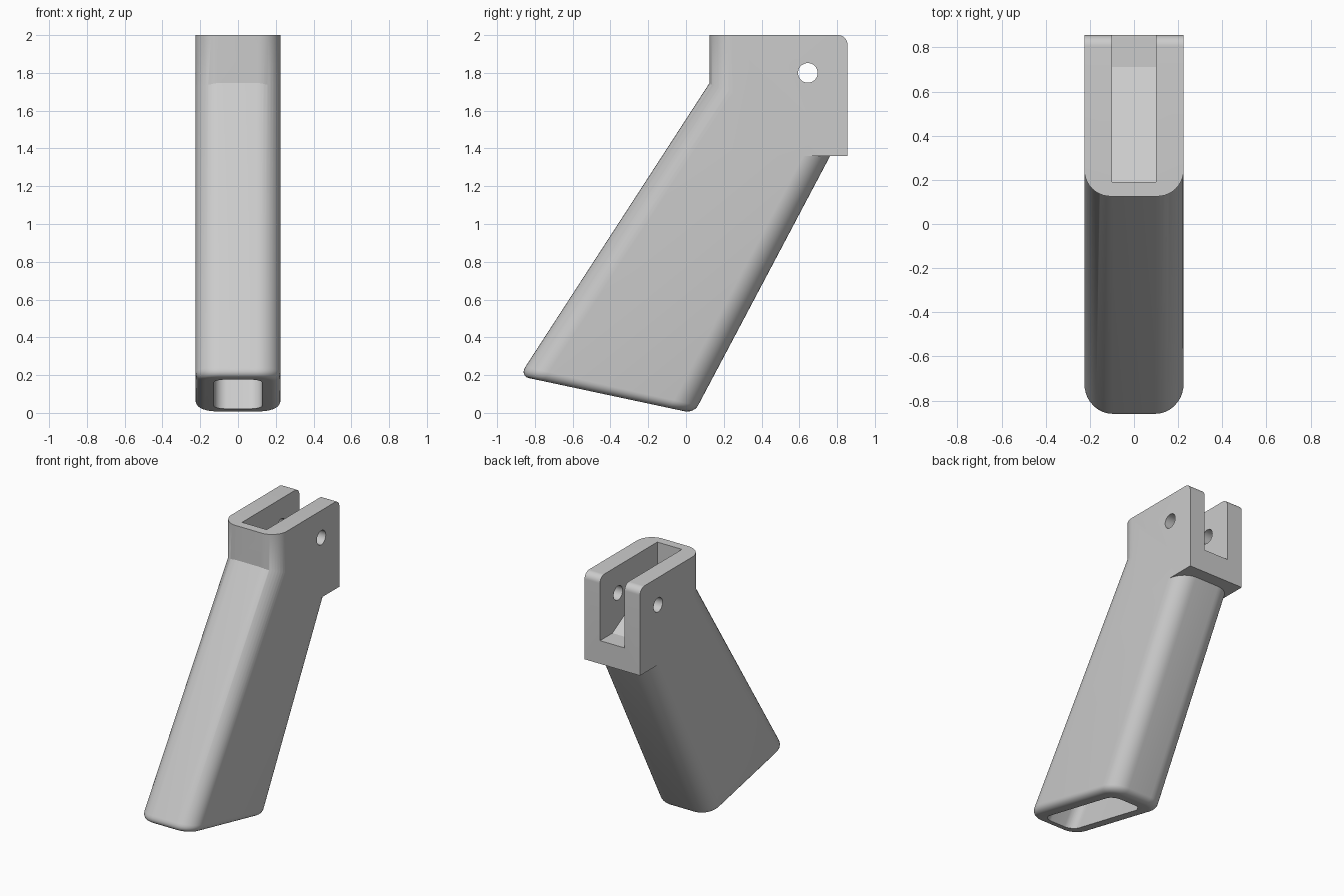
import bpy, bmesh
from math import sin, cos, pi
from mathutils import Vector

if "Cube" in bpy.data.objects:
    bpy.data.objects.remove(bpy.data.objects["Cube"])


def to_object(bm, name):
    bmesh.ops.recalc_face_normals(bm, faces=bm.faces)
    mesh = bpy.data.meshes.new(name)
    bm.to_mesh(mesh)
    bm.free()
    obj = bpy.data.objects.new(name, mesh)
    bpy.context.collection.objects.link(obj)
    return obj


def ring(front, back, half_w, radius, inset=0.0):
    """Rounded rectangle spanning x and the sloped line front-back in YZ."""
    f, b = Vector((0, *front)), Vector((0, *back))
    mid, axis = (f + b) / 2, (b - f).normalized()
    half_l = (b - f).length / 2
    r = radius - inset
    pts = []
    for q, (sx, sl) in enumerate(((1, 1), (-1, 1), (-1, -1), (1, -1))):
        for i in range(11):
            a = (q + i / 10) * pi / 2
            x = sx * (half_w - radius) + r * cos(a)
            along = sl * (half_l - radius) + r * sin(a)
            pts.append(mid + axis * along + Vector((x, 0, 0)))
    return pts


def loft(name, rings):
    bm = bmesh.new()
    loops = [[bm.verts.new(p) for p in pts] for pts in rings]
    n = len(loops[0])
    for lo, hi in zip(loops, loops[1:]):
        for i in range(n):
            j = (i + 1) % n
            bm.faces.new((lo[i], lo[j], hi[j], hi[i]))
    bm.faces.new(loops[0])
    bm.faces.new(loops[-1])
    return to_object(bm, name)


def prism(name, profile, half_w):
    bm = bmesh.new()
    face = bm.faces.new([bm.verts.new((-half_w, y, z)) for y, z in profile])
    out = bmesh.ops.extrude_face_region(bm, geom=[face])["geom"]
    moved = [v for v in out if isinstance(v, bmesh.types.BMVert)]
    bmesh.ops.translate(bm, verts=moved, vec=(2 * half_w, 0, 0))
    return to_object(bm, name)


def boolean(target, other, operation):
    mod = target.modifiers.new("join", "BOOLEAN")
    mod.operation, mod.solver, mod.object = operation, "EXACT", other
    bpy.context.view_layer.objects.active = target
    bpy.ops.object.modifier_apply(modifier=mod.name)
    bpy.data.objects.remove(other)


# Slanted grip, lofted with a rolled bottom edge
F0, F1 = Vector((-0.882, 0.195)), Vector((0.25, 1.94))
B0, B1 = Vector((0.042, -0.002)), Vector((0.80, 1.43))
W, R, ROLL = 0.225, 0.13, 0.05
rings = []
for k in range(7):
    a = k / 6 * pi / 2
    t = ROLL * (1 - sin(a)) / 1.8
    rings.append(ring(F0.lerp(F1, t), B0.lerp(B1, t), W, R, ROLL * (1 - cos(a))))
# order the roll from the bottom face up to the full section
rings = [ring(F0.lerp(F1, ROLL * (1 - cos(a)) / 1.8), B0.lerp(B1, ROLL * (1 - cos(a)) / 1.8),
              W, R, ROLL * (1 - sin(a))) for a in (k / 6 * pi / 2 for k in range(7))]
rings.append(ring(F1, B1, W, R))
grip = loft("pistol_grip", rings)

# Upper mounting block: rounded front corners and rear top edge
bm = bmesh.new()
bmesh.ops.create_cube(bm, size=1)
for v in bm.verts:
    v.co = (v.co.x * 2 * W, 0.49 + v.co.y * 0.73, 1.68 + v.co.z * 0.64)


def round_edges(test, r):
    edges = [e for e in bm.edges if all(test(v.co) for v in e.verts)]
    bmesh.ops.bevel(bm, geom=edges, offset=r, segments=10, profile=0.5, affect="EDGES")


round_edges(lambda c: c.y > 0.8 and c.z > 1.9, 0.05)
front_uprights = [e for e in bm.edges if all(v.co.y < 0.2 for v in e.verts)
                  and abs(e.verts[0].co.z - e.verts[1].co.z) > 0.5]
bmesh.ops.bevel(bm, geom=front_uprights, offset=0.12, segments=10, profile=0.5, affect="EDGES")
block = to_object(bm, "mount_block")
boolean(grip, block, "UNION")

# Top slot, open at the rear, with a sloped floor
slot = prism("slot_cutter", [(0.19, 2.1), (0.19, 1.83), (0.71, 1.53), (0.95, 1.53), (0.95, 2.1)], 0.1)
boolean(grip, slot, "DIFFERENCE")

# Hollow inside the handle, open at the bottom
cavity = loft("cavity_cutter", [ring((-0.845, 0.1), (-0.132, -0.1), 0.127, 0.07),
                                ring((0.17, 1.66), (0.65, 1.375), 0.127, 0.07)])
boolean(grip, cavity, "DIFFERENCE")

# Cross pin hole
pin = prism("pin_cutter", [(0.645 + 0.052 * cos(i * pi / 16), 1.8 + 0.052 * sin(i * pi / 16))
                           for i in range(32)], 0.4)
boolean(grip, pin, "DIFFERENCE")

bpy.ops.object.select_all(action="DESELECT")
grip.select_set(True)
bpy.context.view_layer.objects.active = grip
bpy.ops.object.shade_smooth_by_angle(angle=0.5)
